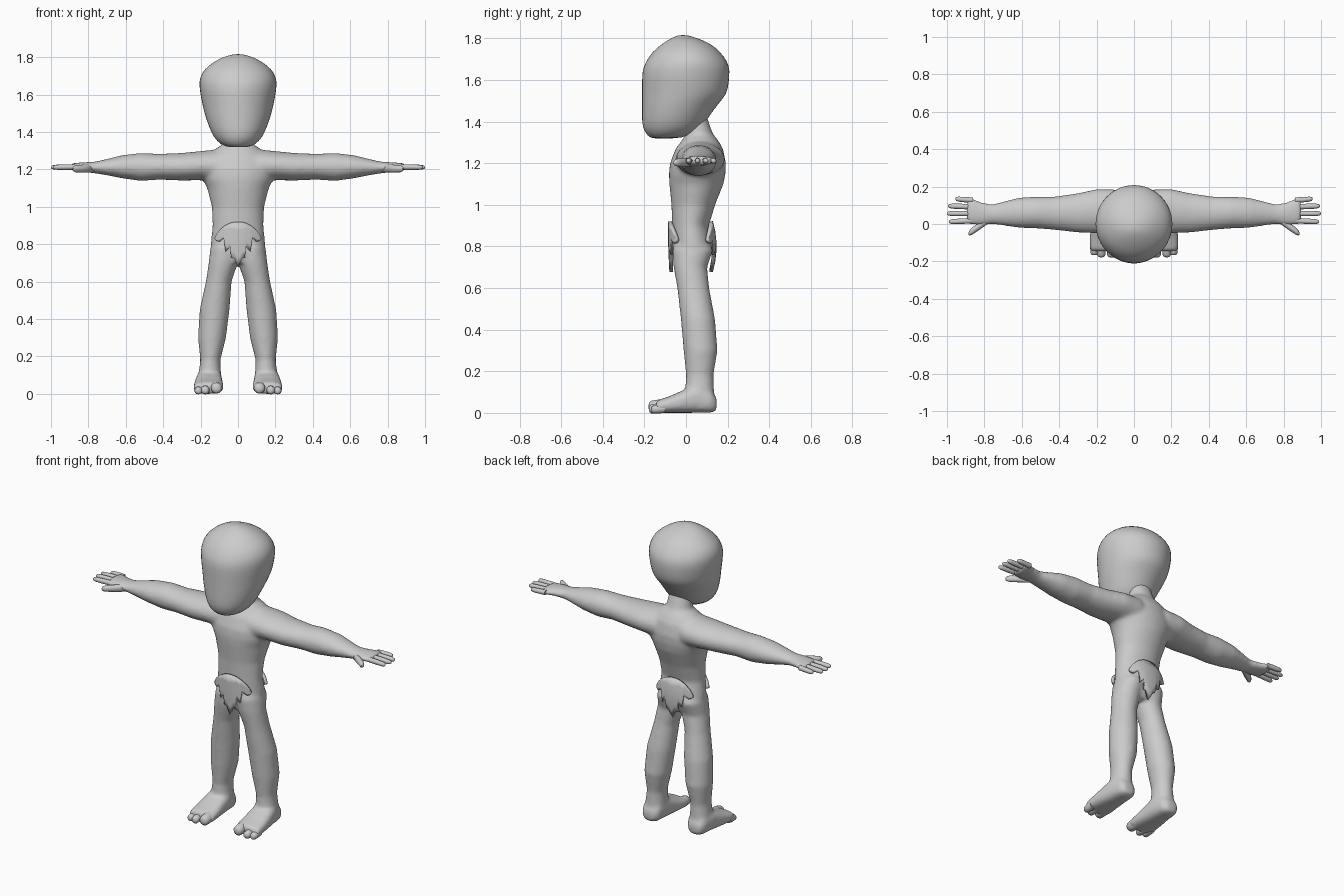
import bpy, bmesh
from math import cos, sin, pi, sqrt

cube = bpy.data.objects.get("Cube")
if cube:
    bpy.data.objects.remove(cube, do_unlink=True)

GREY = (0.6, 0.6, 0.6, 1.0)
clay = bpy.data.materials.new("clay_grey")
clay.use_nodes = True
clay.diffuse_color = GREY
clay.node_tree.nodes["Principled BSDF"].inputs["Base Color"].default_value = GREY


def loft(bm, axis, rings, sides=20, sign=1, power=1.0):
    """Skin oval rings; each ring is a position along the axis and a box."""
    def bend(c):
        return abs(c) ** power * (1 if c > 0 else -1)

    loops = []
    for t, a0, a1, b0, b1 in rings:
        loop = []
        for i in range(sides):
            ang = 2 * pi * i / sides
            a = (a0 + a1) / 2 + (a1 - a0) / 2 * bend(cos(ang))
            b = (b0 + b1) / 2 + (b1 - b0) / 2 * bend(sin(ang))
            x, y, z = {"x": (t, a, b), "y": (a, t, b), "z": (a, b, t)}[axis]
            loop.append(bm.verts.new((x * sign, y, z)))
        loops.append(loop)
    for low, high in zip(loops, loops[1:]):
        for i in range(sides):
            j = (i + 1) % sides
            bm.faces.new((low[i], low[j], high[j], high[i]))
    bm.faces.new(loops[0])
    bm.faces.new(loops[-1])


def finish(bm, name, angle=pi / 3):
    bmesh.ops.recalc_face_normals(bm, faces=bm.faces)
    mesh = bpy.data.meshes.new(name)
    bm.to_mesh(mesh)
    bm.free()
    obj = bpy.data.objects.new(name, mesh)
    bpy.context.collection.objects.link(obj)
    mesh.materials.append(clay)
    bpy.ops.object.select_all(action="DESELECT")
    obj.select_set(True)
    bpy.context.view_layer.objects.active = obj
    bpy.ops.object.shade_smooth_by_angle(angle=angle)
    return obj


# Torso and neck: height, left, right, front, back
torso = [(z, -w, w, f, b) for z, w, f, b in (
    (.70, .09, -.05, .09), (.74, .13, -.064, .11), (.8, .146, -.067, .132),
    (.9, .136, -.067, .11), (1, .14, -.07, .14), (1.1, .165, -.08, .18),
    (1.15, .19, -.082, .19), (1.2, .2, -.077, .192), (1.27, .17, -.05, .178),
    (1.31, .12, -.02, .155), (1.34, .075, .0, .13), (1.44, .065, -.01, .095))]
arm = [
    (0, -.04, .16, 1.14, 1.30), (.1, -.05, .185, 1.13, 1.307),
    (.2, -.05, .187, 1.142, 1.298), (.3, -.046, .165, 1.14, 1.288),
    (.42, -.032, .147, 1.145, 1.283), (.52, -.024, .147, 1.138, 1.288),
    (.62, -.02, .14, 1.152, 1.276), (.7, -.008, .12, 1.168, 1.256),
    (.76, .0, .105, 1.178, 1.242), (.82, -.008, .118, 1.185, 1.238),
    (.87, -.004, .14, 1.19, 1.235), (.893, .0, .142, 1.194, 1.23)]
leg = [
    (.82, .0, .13, -.05, .11), (.78, -.01, .148, -.066, .13),
    (.70, .0, .157, -.06, .102), (.6, .034, .172, -.042, .112),
    (.45, .045, .205, -.025, .14), (.3, .064, .214, -.012, .152),
    (.18, .094, .202, .0, .132), (.1, .09, .212, -.005, .136),
    (.02, .1, .21, .0, .14)]
# Foot: distance to the back, inner, outer, sole, instep
foot = [
    (.148, .12, .19, .012, .07), (.12, .095, .21, .0, .11),
    (.05, .085, .222, .0, .135), (.0, .082, .23, .0, .115),
    (-.08, .077, .238, .0, .08), (-.13, .078, .238, .0, .064),
    (-.145, .085, .23, .005, .055)]

bm = bmesh.new()
loft(bm, "z", torso, 32)
for side in (1, -1):
    loft(bm, "x", arm, 24, side)
    loft(bm, "z", leg, 24, side)
    loft(bm, "y", foot, 24, side, .75)
body = finish(bm, "body")
remesh = body.modifiers.new("blend_limbs", "REMESH")
remesh.mode = "VOXEL"
remesh.voxel_size = .01
remesh.use_smooth_shade = True
soften = body.modifiers.new("soften", "SMOOTH")
soften.iterations = 10

# Head: tall egg with a steep face and a tapered nape
head_rings = [(z, -w, w, f, b) for z, w, f, b in (
    (1.318, .05, -.16, -.06), (1.33, .09, -.185, .02),
    (1.37, .132, -.212, .08), (1.43, .157, -.213, .115),
    (1.49, .178, -.213, .16), (1.53, .188, -.213, .197),
    (1.58, .199, -.213, .207), (1.65, .21, -.213, .214),
    (1.69, .206, -.193, .2), (1.735, .184, -.165, .168),
    (1.775, .13, -.115, .12), (1.8, .085, -.075, .06),
    (1.817, .02, -.035, .005))]
bm = bmesh.new()
loft(bm, "z", head_rings, 24)
head = finish(bm, "head", pi)
head.modifiers.new("round", "SUBSURF").levels = 1
head.modifiers["round"].render_levels = 1


def digit(bm, axis, start, end, radius, side):
    """Tapered finger or toe running along an axis, with a rounded tip."""
    rings = []
    for t, k in ((0, 1), (.5, 1), (.85, .9), (.96, .65), (1, .25)):
        p, a, b = (s + (e - s) * t for s, e in zip(start, end))
        r = radius * k
        rings.append((p, a - r, a + r, b - r, b + r))
    loft(bm, axis, rings, 12, side)


# Four fingers, a thumb and the toes on each side
fingers = ((.955, .127, .134), (.995, .092, .096), (1, .056, .056), (.99, .018, .012))
toes = ((-.18, .115, .035, .031), (-.178, .175, .024, .024), (-.167, .212, .022, .022))
for side, label in ((1, "left"), (-1, "right")):
    bm = bmesh.new()
    for tip, root_y, tip_y in fingers:
        digit(bm, "x", (.86, root_y, 1.213), (tip, tip_y, 1.211), .0145, side)
    digit(bm, "x", (.77, .03, 1.205), (.885, -.052, 1.203), .021, side)
    finish(bm, label + "_fingers")
    bm = bmesh.new()
    for tip, x, z, r in toes:
        digit(bm, "y", (-.1, x, z), (tip, x, z - .006), r, side)
    finish(bm, label + "_toes")

# Leaf covers: columns of half width, upper edge and toothed lower edge
columns = [(0, .92, .678), (.022, .918, .725), (.036, .915, .73),
           (.041, .913, .79), (.064, .902, .762), (.074, .895, .835),
           (.1, .87, .815), (.113, .85, .82), (.12, .835, .828)]
full = [(-x, t, b) for x, t, b in columns[:0:-1]] + columns


def leaf(name, depth):
    bm = bmesh.new()
    strip = []
    for x, top, bottom in full:
        line = []
        for k in range(6):
            z = top + (bottom - top) * k / 5
            line.append(bm.verts.new((x, depth(x, z), z)))
        strip.append(line)
    for a, b in zip(strip, strip[1:]):
        for k in range(5):
            bm.faces.new((a[k], a[k + 1], b[k + 1], b[k]))
    obj = finish(bm, name, pi / 5)
    plate = obj.modifiers.new("thickness", "SOLIDIFY")
    plate.thickness = .018
    plate.offset = 0


def wrap(x):
    return .09 * (1 - sqrt(1 - (x / .15) ** 2))


leaf("front_leaf", lambda x, z: -.077 + wrap(x) + .05 * max(0, .8 - z))
leaf("back_leaf", lambda x, z: .138 - wrap(x) - 1.2 * (z - .8) ** 2)
